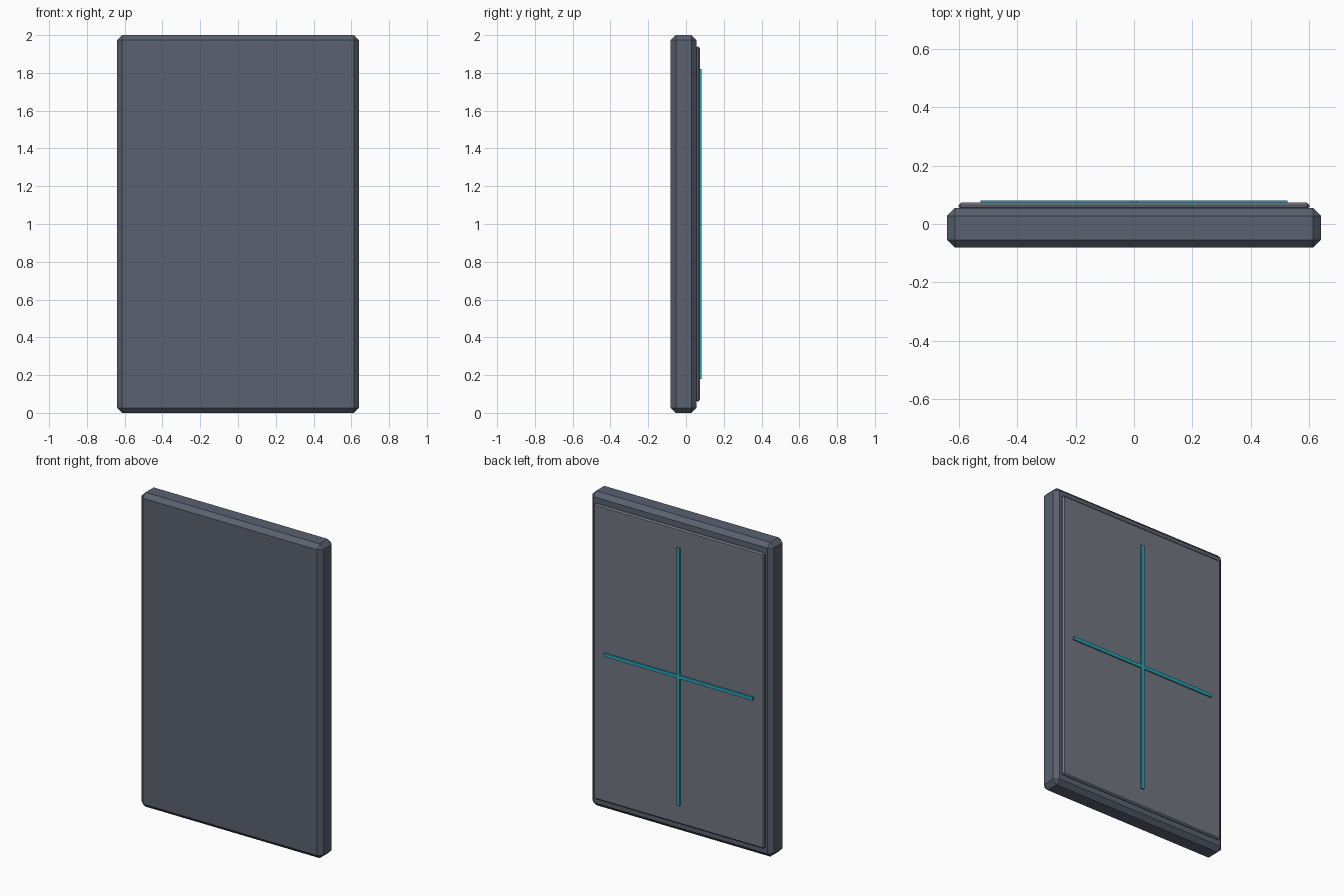
import bpy

if "Cube" in bpy.data.objects:
    bpy.data.objects.remove(bpy.data.objects["Cube"])


def material(name, rgb):
    m = bpy.data.materials.new(name)
    m.diffuse_color = (*rgb, 1)
    m.use_nodes = True
    m.node_tree.nodes["Principled BSDF"].inputs["Base Color"].default_value = m.diffuse_color
    return m


def box(name, lo, hi, mat, bevel=0):
    # Axis-aligned box from two corners, with an optional flat chamfer
    bpy.ops.mesh.primitive_cube_add(
        size=1, location=[(a + b) / 2 for a, b in zip(lo, hi)])
    ob = bpy.context.object
    ob.name = name
    ob.scale = [b - a for a, b in zip(lo, hi)]
    bpy.ops.object.transform_apply(location=False, rotation=False, scale=True)
    ob.data.materials.append(mat)
    if bevel:
        mod = ob.modifiers.new("chamfer", 'BEVEL')
        mod.width = bevel
        mod.segments = 1
    return ob


dark = material("dark_slate", (0.10, 0.12, 0.16))
grey = material("panel_grey", (0.17, 0.18, 0.22))
teal = material("teal", (0.02, 0.36, 0.45))

# Main slab
box("slab_body", (-0.64, -0.081, 0), (0.64, 0.055, 2), dark, 0.027)

# Thin raised panel on the back
box("back_panel", (-0.60, 0.051, 0.06), (0.60, 0.073, 1.94), grey, 0.008)

# Crossed accent strips on the panel
box("vertical_strip", (-0.011, 0.065, 0.18), (0.011, 0.081, 1.82), teal)
box("horizontal_strip", (-0.525, 0.065, 0.989), (0.525, 0.081, 1.011), teal)
